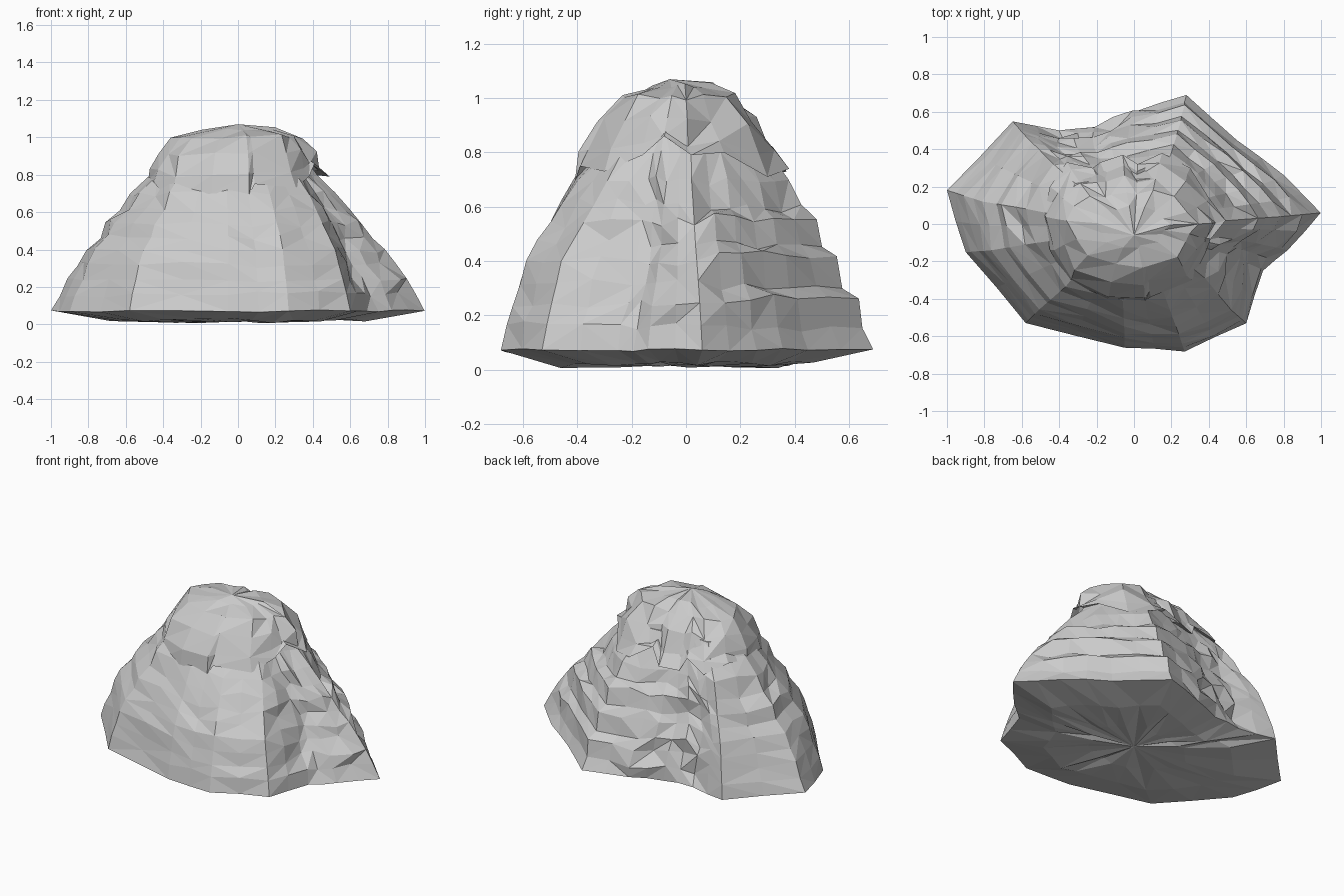
import bpy, bmesh, random
from mathutils import Vector

if "Cube" in bpy.data.objects:
    bpy.data.objects.remove(bpy.data.objects["Cube"])

random.seed(11)

# Matching outlines of the mountain at four heights, starting at the left ridge, clockwise from above
FOOT = [(-1, .18), (-.65, .55), (-.4, .5), (-.2, .52), (0, .6), (.28, .69), (.55, .45), (.8, .26),
        (1, .06), (.82, -.14), (.69, -.25), (.6, -.53), (.27, -.68), (-.05, -.66), (-.58, -.53), (-.9, -.15)]
WAIST = [(-.81, .12), (-.58, .47), (-.39, .39), (-.22, .42), (-.03, .48), (.25, .55), (.49, .36), (.66, .2),
         (.79, .04), (.64, -.1), (.56, -.18), (.52, -.46), (.24, -.59), (-.05, -.585), (-.51, -.46), (-.76, -.14)]
NECK = [(-.57, .08), (-.43, .32), (-.32, .33), (-.18, .34), (-.04, .35), (.2, .38), (.34, .27), (.43, .15),
        (.52, .02), (.45, -.07), (.42, -.14), (.38, -.29), (.17, -.4), (-.06, -.41), (-.36, -.33), (-.52, -.1)]
CROWN = [(-.36, .03), (-.28, .18), (-.18, .2), (-.1, .2), (0, .2), (.12, .2), (.22, .16), (.28, .1),
         (.3, .02), (.27, -.05), (.26, -.1), (.22, -.16), (.1, -.18), (-.06, -.18), (-.24, -.16), (-.32, -.08)]

# Jagged lower edge of the cap: x, y, z
RIM = [(-.48, .05, .77), (-.45, .2, .79), (-.36, .33, .74), (-.22, .3, .8), (-.18, .33, .72), (-.06, .37, .73),
       (.02, .32, .82), (.15, .38, .74), (.3, .3, .71), (.4, .14, .8), (.49, .02, .79), (.41, -.08, .86),
       (.38, -.16, .79), (.31, -.3, .73), (.09, -.39, .75), (.06, -.41, .69), (-.14, -.4, .7),
       (-.36, -.31, .65), (-.45, -.14, .76)]
SUB = 2


def ring_at(a, b, t, z, jitter):
    """Blend two outlines and add jittered in-between points."""
    pts = [Vector((*p, z)).lerp(Vector((*q, z)), t) for p, q in zip(a, b)]
    out = []
    for i, p in enumerate(pts):
        q = pts[(i + 1) % len(pts)]
        for k in range(SUB):
            v = p.lerp(q, k / SUB)
            j = jitter * (1 if k else .5)
            v.xy *= 1 + random.uniform(-j, j)
            v.z += random.uniform(-j, j) * 1.2
            out.append(v)
    return out


def loft(name, rings, top, bottom):
    bm = bmesh.new()
    rows = [[bm.verts.new(p) for p in r] for r in rings]
    n = len(rows[0])
    for lo, hi in zip(rows, rows[1:]):
        for i in range(n):
            j = (i + 1) % n
            if random.random() < .5:  # alternate the diagonals for a chipped look
                tris = ((lo[i], lo[j], hi[j]), (lo[i], hi[j], hi[i]))
            else:
                tris = ((lo[i], lo[j], hi[i]), (lo[j], hi[j], hi[i]))
            for t in tris:
                bm.faces.new(t)
    for row, tip in ((rows[-1], top), (rows[0], bottom)):
        c = bm.verts.new(tip)
        for i in range(n):
            bm.faces.new((row[i], row[(i + 1) % n], c))
    bmesh.ops.recalc_face_normals(bm, faces=bm.faces[:])
    me = bpy.data.meshes.new(name)
    bm.to_mesh(me)
    bm.free()
    bpy.context.collection.objects.link(bpy.data.objects.new(name, me))


# Mountain body: uneven underside, then flanks up to the crown
body = []
for s, z in ((.35, .02), (.68, .018)):
    r = ring_at(FOOT, FOOT, 0, z, 0)
    for p in r:
        p.xy *= s
        p.z += random.uniform(-.014, .014)
    body.append(r)
body.append(ring_at(FOOT, FOOT, 0, .072, .006))

for k, z in enumerate((.16, .24, .32, .4, .47, .54, .61, .7, .8, .9)):
    if z <= .4:
        r = ring_at(FOOT, WAIST, ((z - .07) / .33) ** 1.15, z, .016)
    elif z <= .7:
        r = ring_at(WAIST, NECK, (z - .4) / .3, z, .02)
    else:
        r = ring_at(NECK, CROWN, (z - .7) / .3, z, .01)
        for p in r:
            p.xy *= .95
    for i, p in enumerate(r):
        side = i / SUB
        if 4.5 <= side <= 7.5 and z < .7:      # strata on the right rear flank
            p.z += .02 if k % 2 else -.012
            p.xy *= 1.015 if k % 2 else .985
        elif 1.5 <= side <= 4 and z < .75:     # broken gully on the left rear flank
            p.xy *= 1 + random.uniform(-.07, .07)
            p.z += random.uniform(-.025, .025)
        elif (side >= 14 or side < 1) and .45 < z < .75:  # small steps on the left
            p.xy *= 1.02 if k % 2 else .98
        elif 8.5 <= side <= 10.5 and z < .75:  # chipped hollow on the right front
            p.xy *= 1 + random.uniform(-.05, .05)
    body.append(r)
loft("mountain_body", body, (0, -.03, .96), (0, 0, .02))

# Overhanging cap: tucked lip, rim, bulging sides and a rounded dome
rim = [Vector(p) for p in RIM]
cap = [[Vector((p.x * .88, p.y * .88, p.z + .03)) for p in rim], rim]
for sx, sy, z, f in ((.94, .92, .85, .65), (.86, .74, .94, .9), (.72, .53, 1.005, 1), (.4, .28, 1.045, 1)):
    ring = []
    for p in rim:
        j = random.uniform(.94, 1.05)
        if p.y > .25:                          # rougher rear side
            j *= random.uniform(.93, 1.05)
        ring.append(Vector((p.x * sx * j, p.y * sy * j - .01,
                            p.z + (z - p.z) * f + random.uniform(-.014, .014))))
    cap.append(ring)
loft("summit_cap", cap, (0, -.06, 1.07), (0, 0, .84))
